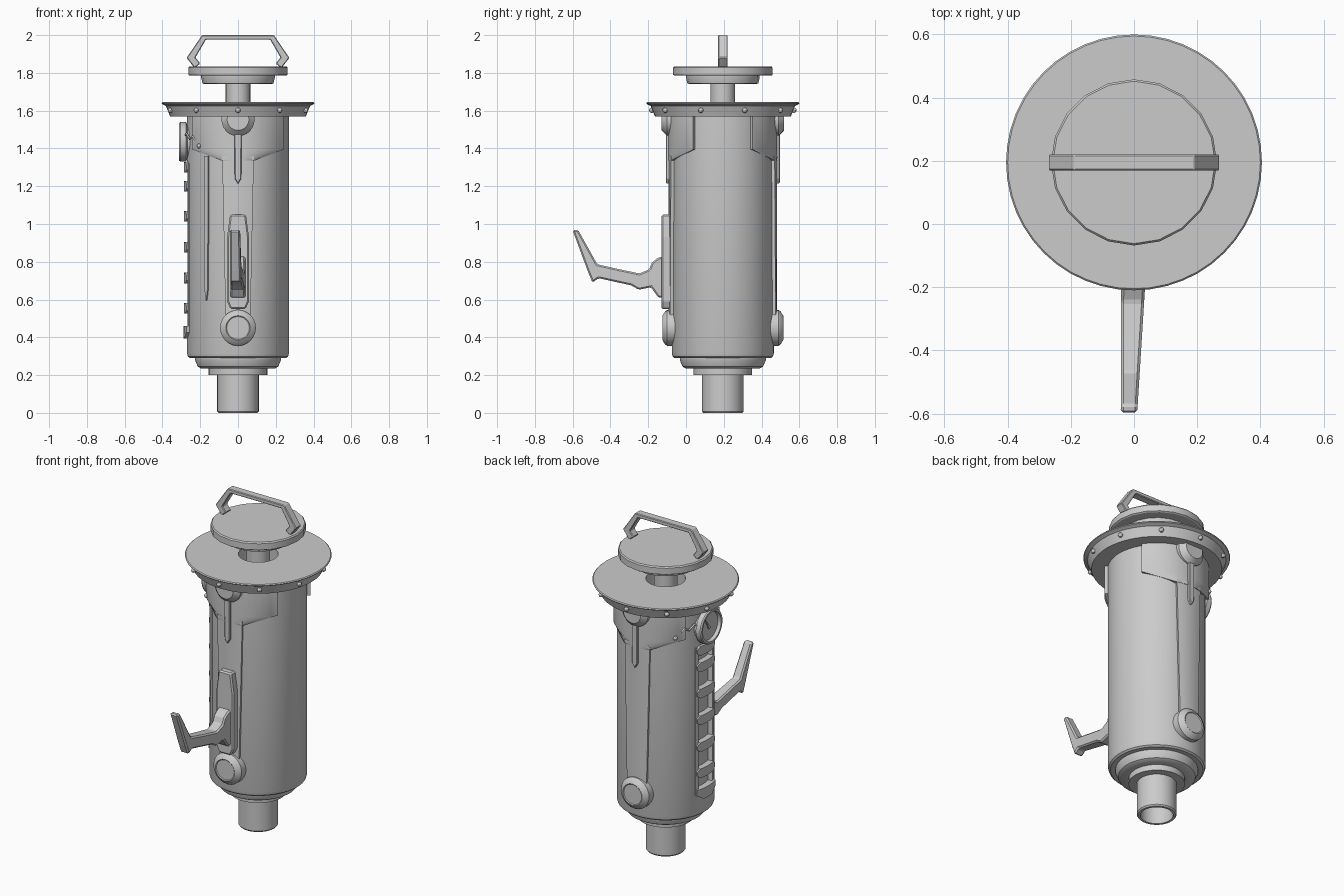
import bpy, bmesh, math
from mathutils import Matrix, Vector

if "Cube" in bpy.data.objects:
    bpy.data.objects.remove(bpy.data.objects["Cube"])

CY = 0.195          # y of the main vertical axis
AXIS = Matrix.Translation((0, CY, 0))


def finish(name, bm, bevel=0.0, smooth=True):
    bmesh.ops.remove_doubles(bm, verts=bm.verts, dist=1e-5)
    bmesh.ops.recalc_face_normals(bm, faces=bm.faces)
    me = bpy.data.meshes.new(name)
    bm.to_mesh(me)
    bm.free()
    ob = bpy.data.objects.new(name, me)
    bpy.context.collection.objects.link(ob)
    if bevel:
        m = ob.modifiers.new("Bevel", 'BEVEL')
        m.width, m.segments = bevel, 1
    if smooth:
        bpy.ops.object.select_all(action='DESELECT')
        ob.select_set(True)
        bpy.context.view_layer.objects.active = ob
        bpy.ops.object.shade_smooth_by_angle(angle=math.radians(30))
    return ob


def lathe(name, profile, n=48, mat=AXIS, closed=False):
    """Revolve (radius, height) points about local z."""
    bm = bmesh.new()
    rings = [[bm.verts.new(mat @ Vector((r * math.sin(2 * math.pi * i / n),
                                         -r * math.cos(2 * math.pi * i / n), z)))
              for i in range(n)] for r, z in profile]
    pairs = list(zip(rings, rings[1:])) + ([(rings[-1], rings[0])] if closed else [])
    for a, b in pairs:
        for i in range(n):
            j = (i + 1) % n
            bm.faces.new((a[i], a[j], b[j], b[i]))
    return finish(name, bm)


def wrap(name, rows, r0, r1, centre=0.0, cols=12, smooth=True):
    """Plate curved round the body; rows are (z, half angle in degrees)."""
    bm = bmesh.new()

    def pt(r, deg, z):
        a = math.radians(deg + centre)
        return (r * math.sin(a), CY - r * math.cos(a), z)
    grid = [[bm.verts.new(pt(r1, h * (2 * i / cols - 1), z)) for i in range(cols + 1)]
            for z, h in rows]
    for a, b in zip(grid, grid[1:]):
        for i in range(cols):
            bm.faces.new((a[i], a[i + 1], b[i + 1], b[i]))
    ext = bmesh.ops.extrude_face_region(bm, geom=bm.faces[:], use_keep_orig=True)
    for v in ext['geom']:
        if isinstance(v, bmesh.types.BMVert):
            d = Vector((v.co.x, v.co.y - CY))
            d *= r0 / d.length
            v.co.x, v.co.y = d.x, d.y + CY
    return finish(name, bm, smooth=smooth)


def prism(name, pts, axis, lo, hi, bevel=0.0):
    """Extrude a 2D outline: (x, z) along y, or (y, z) along x."""
    bm = bmesh.new()
    ends = [[bm.verts.new((d, u, v) if axis == 'x' else (u, d, v)) for u, v in pts]
            for d in (lo, hi)]
    bm.faces.new(ends[0])
    bm.faces.new(ends[1][::-1])
    for i in range(len(pts)):
        j = (i + 1) % len(pts)
        bm.faces.new((ends[0][i], ends[0][j], ends[1][j], ends[1][i]))
    return finish(name, bm, bevel, smooth=False)


# Main cylinder with stepped base, hollow outlet pipe and open neck
body = lathe("body", [(0, 0.12), (0.09, 0.12), (0.09, 0.0), (0.104, 0.0), (0.11, 0.008),
                      (0.11, 0.20), (0.155, 0.20), (0.155, 0.235), (0.195, 0.235),
                      (0.213, 0.245), (0.228, 0.28), (0.228, 0.29), (0.255, 0.29),
                      (0.265, 0.298), (0.27, 0.315), (0.27, 1.59), (0.11, 1.59),
                      (0.11, 1.45), (0, 1.45)], 64)

# Recessed slot on the left side for the sight ladder
cutter = wrap("slot_cutter", [(0.44, 14), (1.31, 14)], 0.25, 0.32, -90, smooth=False)
cutter.hide_render = True
cutter.hide_set(True)
cut = body.modifiers.new("Slot", 'BOOLEAN')
cut.operation, cut.object, cut.solver = 'DIFFERENCE', cutter, 'EXACT'

# Wide flange with rivets
lathe("flange", [(0.11, 1.57), (0.36, 1.57), (0.382, 1.625), (0.403, 1.635),
                 (0.405, 1.64), (0.40, 1.645), (0.11, 1.645)], 48, closed=True)
bm = bmesh.new()
for i in range(10):
    a = i * math.tau / 10
    bmesh.ops.create_uvsphere(bm, u_segments=10, v_segments=6, radius=0.014,
                              matrix=Matrix.Translation((0.377 * math.sin(a),
                                                         CY - 0.377 * math.cos(a), 1.602)))
finish("flange_rivets", bm)

# Plunger shaft, lid and lid handle
lathe("plunger_shaft", [(0, 1.44), (0.065, 1.44), (0.065, 1.75), (0, 1.75)], 24)
lathe("lid", [(0, 1.74), (0.175, 1.74), (0.188, 1.745), (0.195, 1.775), (0.195, 1.785),
              (0.255, 1.785), (0.263, 1.79), (0.263, 1.828), (0.257, 1.835), (0, 1.835)], 20)
half = [(0.19, 2.0), (0.272, 1.88), (0.23, 1.825), (0.20, 1.85), (0.225, 1.882), (0.17, 1.976)]
prism("lid_handle", half + [(-x, z) for x, z in reversed(half)], 'y',
      CY - 0.025, CY + 0.025, 0.004)

# Front and back fittings: yoke, strap, bosses and pointed blade
for side, deg, rot in (("front", 0, math.pi / 2), ("back", 180, -math.pi / 2)):
    s = -1 if side == "front" else 1
    wrap(side + "_yoke", [(1.575, 57), (1.395, 57), (1.335, 17.5)], 0.25, 0.289, deg, 16)
    wrap(side + "_strap", [(1.36, 17), (0.45, 13)], 0.25, 0.287, deg, 6)

    def outward(z):
        return Matrix.Translation((0, CY, z)) @ Matrix.Rotation(rot, 4, 'X')
    lathe(side + "_lower_boss", [(0, 0.25), (0.095, 0.25), (0.095, 0.295), (0.088, 0.305),
                                 (0.065, 0.32), (0.06, 0.316), (0, 0.316)], 24, outward(0.45))
    lathe(side + "_upper_boss", [(0, 0.25), (0.088, 0.25), (0.088, 0.295), (0.058, 0.325),
                                 (0, 0.325)], 24, outward(1.554))
    prism(side + "_blade", [(-0.02, 1.55), (-0.017, 1.24), (0, 1.212), (0.017, 1.24),
                            (0.02, 1.55)], 'y', CY + s * 0.26, CY + s * 0.302, 0.004)

# Narrow pointed trim strip left of the front strap
wrap("trim_spike", [(1.36, 3), (0.66, 2.2), (0.595, 0.2)], 0.26, 0.279, -37.5, 2)

# Lever mounting plate
prism("lever_plate", [(-0.058, 0.59), (-0.04, 0.55), (0.04, 0.55), (0.058, 0.59),
                      (0.058, 0.93), (0.042, 1.05), (-0.042, 1.05), (-0.058, 0.93)],
      'y', CY - 0.325, CY - 0.26, 0.008)

# Cranked lever, sheared and narrowed towards the tip
lever = prism("lever", [(-0.12, 0.83), (-0.15, 0.82), (-0.18, 0.796), (-0.195, 0.76),
                        (-0.246, 0.738), (-0.36, 0.762), (-0.47, 0.787), (-0.572, 0.97),
                        (-0.60, 0.966), (-0.52, 0.75), (-0.495, 0.69), (-0.463, 0.713),
                        (-0.29, 0.675), (-0.25, 0.652), (-0.185, 0.665), (-0.146, 0.61),
                        (-0.12, 0.61)], 'x', -0.04, 0.04, 0.008)
for v in lever.data.vertices:
    t = (-0.12 - v.co.y) / 0.48
    v.co.x = v.co.x * (1 - 0.35 * t) - 0.016 * t

# Sight ladder: rails and rungs along the left side
for nm, c in (("front", -74), ("back", -106)):
    wrap("ladder_rail_" + nm, [(1.32, 2.2), (0.43, 2.2)], 0.245, 0.276, c, 2)
for i, z in enumerate((1.3, 1.2, 1.04, 0.877, 0.714, 0.555)):
    wrap("ladder_rung_%d" % i, [(z + 0.028, 13), (z + 0.012, 17), (z - 0.012, 17),
                                (z - 0.028, 13)], 0.245, 0.286, -90, 6)
wrap("ladder_foot", [(0.46, 18), (0.425, 18), (0.395, 8)], 0.245, 0.288, -90, 6)

# Dial gauge with recessed face and needle
left = Matrix.Translation((0, CY, 1.435)) @ Matrix.Rotation(-math.pi / 2, 4, 'Y')
lathe("gauge", [(0, 0.24), (0.09, 0.24), (0.09, 0.268), (0.105, 0.275), (0.105, 0.305),
                (0.10, 0.312), (0.088, 0.312), (0.084, 0.292), (0, 0.292)], 32, left)
prism("gauge_needle", [(CY - 0.008, 1.425), (CY + 0.008, 1.418), (CY + 0.045, 1.49)],
      'x', -0.299, -0.285)

# Thin kinked pipes from the gauge into both yokes
for nm, s in (("front", -1), ("back", 1)):
    cu = bpy.data.curves.new("gauge_pipe_" + nm, 'CURVE')
    cu.dimensions, cu.bevel_depth, cu.bevel_resolution = '3D', 0.006, 2
    sp = cu.splines.new('POLY')
    pts = [(-0.28, 0.08, 1.46), (-0.272, 0.115, 1.48), (-0.255, 0.14, 1.45),
           (-0.24, 0.165, 1.465), (-0.205, 0.185, 1.415), (-0.19, 0.19, 1.415)]
    sp.points.add(len(pts) - 1)
    for p, (x, y, z) in zip(sp.points, pts):
        p.co = (x, CY + s * y, z, 1)
    bpy.context.collection.objects.link(bpy.data.objects.new(cu.name, cu))
    bm = bmesh.new()
    bmesh.ops.create_uvsphere(bm, u_segments=10, v_segments=6, radius=0.013,
                              matrix=Matrix.Translation((-0.207, CY + s * 0.203, 1.413)))
    finish("pipe_plug_" + nm, bm)
